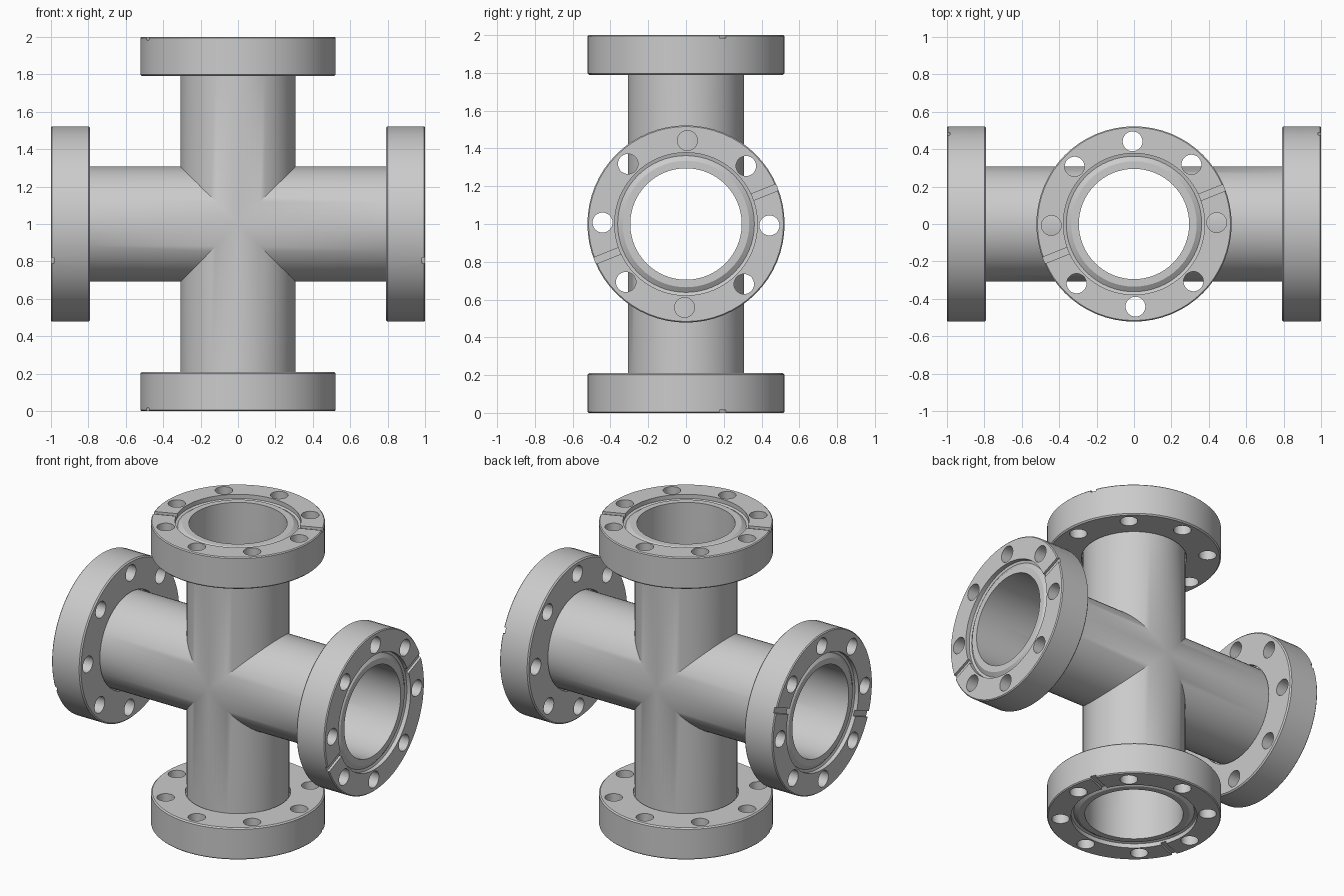
import bpy, bmesh
from math import sin, cos, pi, radians
from mathutils import Matrix, Vector

if "Cube" in bpy.data.objects:
    bpy.data.objects.remove(bpy.data.objects["Cube"])

N = 64                      # sides around tubes and flanges
R_OUT, R_IN = 0.308, 0.295  # tube radii
Z_MID = 1.0                 # height of the crossing
TUBE_END = 0.82


def make_object(name, bm):
    mesh = bpy.data.meshes.new(name)
    bm.to_mesh(mesh)
    bm.free()
    ob = bpy.data.objects.new(name, mesh)
    bpy.context.collection.objects.link(ob)
    return ob


def activate(ob):
    bpy.ops.object.select_all(action='DESELECT')
    ob.select_set(True)
    bpy.context.view_layer.objects.active = ob


def smooth(ob):
    activate(ob)
    bpy.ops.object.shade_smooth_by_angle(angle=radians(30))


# Four mitred tube arms, welded along the mitres
def cross_tube():
    bm = bmesh.new()
    for k in range(4):
        turn = Matrix.Rotation(k * pi / 2, 3, 'Y')
        rings = []
        for r, mitre in ((R_OUT, True), (R_OUT, False), (R_IN, False), (R_IN, True)):
            ring = []
            for i in range(N):
                a = 2 * pi * i / N
                x = abs(r * sin(a)) if mitre else TUBE_END
                ring.append(bm.verts.new(turn @ Vector((x, r * cos(a), r * sin(a)))))
            rings.append(ring)
        for r0, r1 in zip(rings, rings[1:]):
            for i in range(N):
                j = (i + 1) % N
                bm.faces.new((r0[i], r1[i], r1[j], r0[j]))
    bmesh.ops.remove_doubles(bm, verts=bm.verts, dist=1e-4)
    bmesh.ops.recalc_face_normals(bm, faces=bm.faces)
    ob = make_object("cross_tube", bm)
    ob.location.z = Z_MID
    smooth(ob)


# Flange profile (radius, height): bore, knife edge, gasket recess, rim, back
PROFILE = [(0.295, 0.82), (0.295, 0.985), (0.335, 0.985), (0.362, 0.967),
           (0.378, 0.972), (0.378, 1.0), (0.516, 1.0), (0.522, 0.994),
           (0.522, 0.798), (0.514, 0.79), (0.316, 0.79), (0.316, 0.82)]


def flange(name, bolt_turn):
    bm = bmesh.new()
    rings = [[bm.verts.new((r * cos(2 * pi * i / N), r * sin(2 * pi * i / N), z))
              for i in range(N)] for r, z in PROFILE]
    for r0, r1 in zip(rings, rings[1:] + rings[:1]):
        for i in range(N):
            j = (i + 1) % N
            bm.faces.new((r0[i], r0[j], r1[j], r1[i]))
    bmesh.ops.recalc_face_normals(bm, faces=bm.faces)
    ob = make_object(name, bm)

    # Cutter: eight bolt holes and two leak-check grooves
    bm = bmesh.new()
    for k in range(8):
        a = radians(45 * k + bolt_turn)
        bmesh.ops.create_cone(bm, cap_ends=True, segments=28, radius1=0.053,
                              radius2=0.053, depth=0.4,
                              matrix=Matrix.Translation((0.442 * cos(a), 0.442 * sin(a), 0.9)))
    for deg in (22, 202):
        m = (Matrix.Rotation(radians(deg), 4, 'Z') @ Matrix.Translation((0.455, 0, 1.0))
             @ Matrix.Diagonal((0.17, 0.036, 0.032, 1)))
        bmesh.ops.create_cube(bm, size=1, matrix=m)
    cutter = make_object(name + "_cutter", bm)
    cutter.hide_render = True

    mod = ob.modifiers.new("holes", 'BOOLEAN')
    mod.operation = 'DIFFERENCE'
    mod.solver = 'EXACT'
    mod.object = cutter
    activate(ob)
    bpy.ops.object.modifier_apply(modifier=mod.name)
    bpy.data.objects.remove(cutter, do_unlink=True)
    smooth(ob)
    ob.location.z = Z_MID
    return ob


def mirrored(ob, name, scale):
    twin = ob.copy()
    twin.data = ob.data.copy()
    twin.name = name
    twin.data.transform(Matrix.Diagonal((*scale, 1)))
    twin.data.flip_normals()
    bpy.context.collection.objects.link(twin)


cross_tube()

# Vertical pair
top = flange("top_flange", 1)
mirrored(top, "bottom_flange", (1, 1, -1))

# Horizontal pair: turn local x, y, z into y, z, x
right = flange("right_flange", -1)
right.data.transform(Matrix(((0, 0, 1, 0), (1, 0, 0, 0), (0, 1, 0, 0), (0, 0, 0, 1))))
mirrored(right, "left_flange", (-1, 1, 1))
